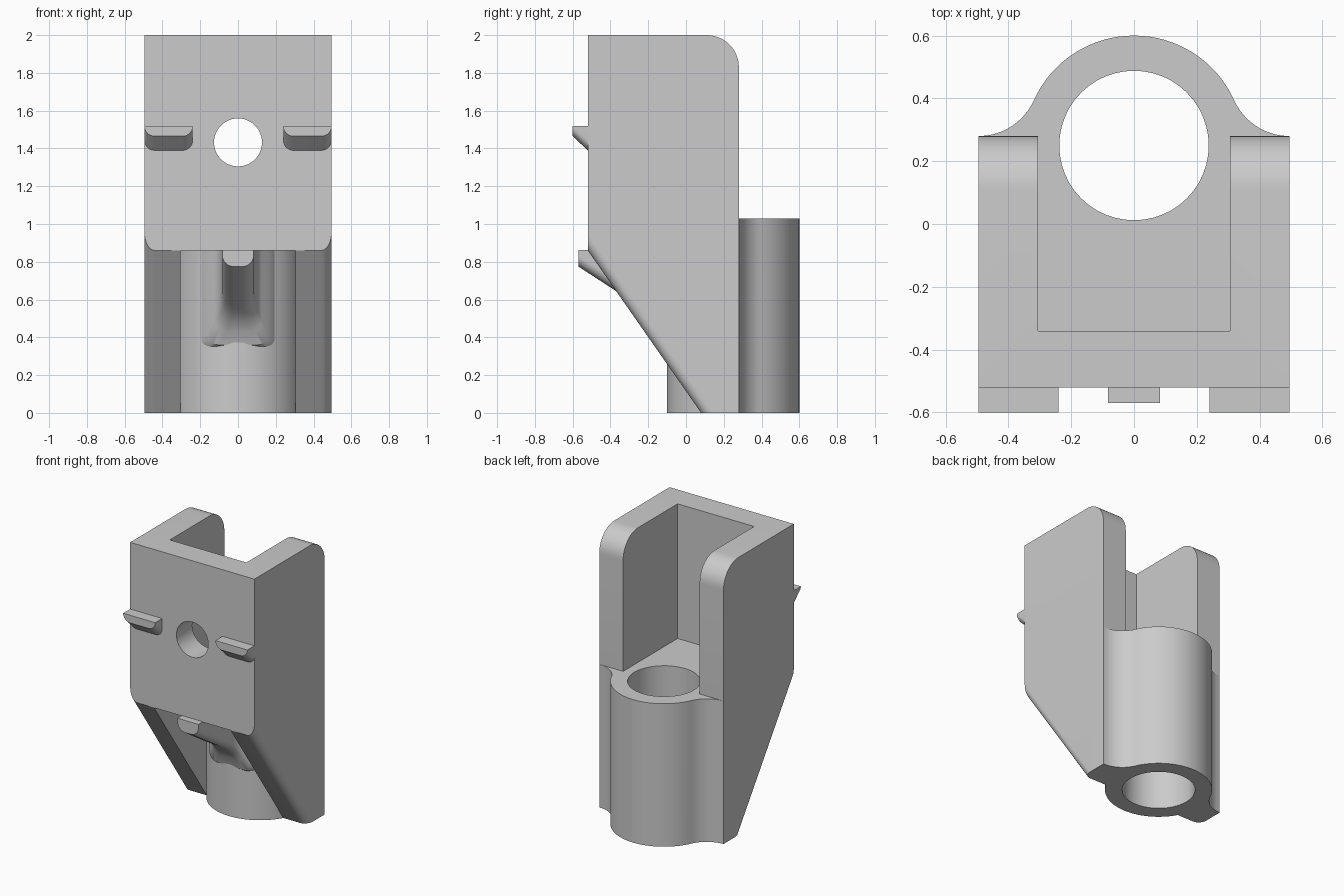
import bpy, bmesh
from math import sin, cos, pi, atan2, radians
from mathutils import Vector

cube = bpy.data.objects.get("Cube")
if cube:
    bpy.data.objects.remove(cube, do_unlink=True)

grey = bpy.data.materials.new("plain grey")
grey.use_nodes = True
COLOUR = (0.6, 0.6, 0.6, 1)
grey.diffuse_color = COLOUR
grey.node_tree.nodes["Principled BSDF"].inputs["Base Color"].default_value = COLOUR

HALF, INNER = 0.495, 0.305       # outer and inner half widths
FRONT, BACK = -0.52, 0.28
FLOOR, CEILING = 1.03, 0.86
BORE_Y, COLLAR_R, BORE_R = 0.25, 0.35, 0.238


def finish(name, bm):
    bmesh.ops.recalc_face_normals(bm, faces=bm.faces)
    mesh = bpy.data.meshes.new(name)
    bm.to_mesh(mesh)
    bm.free()
    mesh.materials.append(grey)
    ob = bpy.data.objects.new(name, mesh)
    bpy.context.collection.objects.link(ob)
    return ob


def arc(cx, cy, r, a, b, n):
    return [(cx + r * cos(a + (b - a) * i / n), cy + r * sin(a + (b - a) * i / n))
            for i in range(n + 1)]


def prism(outline, axis, lo, hi):
    """Extrude an outline along x (outline in yz), y (in xz) or z (in xy)."""
    place = {"x": lambda p, t: (t, p[0], p[1]),
             "y": lambda p, t: (p[0], t, p[1]),
             "z": lambda p, t: (p[0], p[1], t)}[axis]
    bm = bmesh.new()
    face = bm.faces.new([bm.verts.new(place(p, lo)) for p in outline])
    new = bmesh.ops.extrude_face_region(bm, geom=[face])["geom"]
    move = Vector(place((0, 0), hi - lo))
    bmesh.ops.translate(bm, vec=move, verts=[v for v in new if isinstance(v, bmesh.types.BMVert)])
    return bm


def circle(cx, cy, r, n=48):
    return arc(cx, cy, r, 0, 2 * pi, n)[:-1]


def rect(x0, x1, y0, y1):
    return [(x0, y0), (x1, y0), (x1, y1), (x0, y1)]


def combine(target, tool, operation):
    mod = target.modifiers.new(tool.name, "BOOLEAN")
    mod.object, mod.operation, mod.solver = tool, operation, "EXACT"
    bpy.context.view_layer.objects.active = target
    bpy.ops.object.modifier_apply(modifier=mod.name)
    bpy.data.objects.remove(tool, do_unlink=True)


def smooth(ob):
    bpy.ops.object.select_all(action="DESELECT")
    ob.select_set(True)
    bpy.context.view_layer.objects.active = ob
    bpy.ops.object.shade_smooth_by_angle(angle=radians(32))


def lug(name, cx, top, radius, sections):
    """Loft a block with rounded lower corners; sections are (y, half width, bottom)."""
    bm = bmesh.new()
    rings = []
    for y, w, low in sections:
        pts = [(cx - w, top)]
        pts += arc(cx - w + radius, low + radius, radius, pi, 1.5 * pi, 8)
        pts += arc(cx + w - radius, low + radius, radius, 1.5 * pi, 2 * pi, 8)
        pts += [(cx + w, top)]
        rings.append([bm.verts.new((x, y, z)) for x, z in pts])
    for a, b in zip(rings, rings[1:]):
        for i in range(len(a)):
            j = (i + 1) % len(a)
            bm.faces.new((a[i], a[j], b[j], b[i]))
    bm.faces.new(rings[0])
    bm.faces.new(rings[-1])
    ob = finish(name, bm)
    smooth(ob)
    return ob


# Main block: side outline with rounded upper back corner and sloped lower front
R = 0.17
side = [(0.08, 0), (BACK, 0)] + arc(BACK - R, 2 - R, R, 0, pi / 2, 12)
side += [(FRONT, 2), (FRONT, CEILING)]
bm = prism(side, "x", -HALF, HALF)
bm.edges.ensure_lookup_table()
slope_ends = [e for e in bm.edges
              if abs(e.verts[0].co.x - e.verts[1].co.x) < 1e-4
              and {round(v.co.z, 2) for v in e.verts} == {0.0, CEILING}]
bmesh.ops.recalc_face_normals(bm, faces=bm.faces)
bmesh.ops.bevel(bm, geom=slope_ends, offset=0.055, segments=8, profile=0.5, affect="EDGES")
body = finish("bracket_body", bm)

# Recess under the floor
combine(body, finish("recess", prism(rect(-INNER, INNER, -0.8, BORE_Y), "z", -0.1, CEILING)),
        "DIFFERENCE")

# Tube collar, blended into the back corners by concave arcs
dy = BACK - BORE_Y
r = (HALF**2 + dy**2 - COLLAR_R**2) / (2 * (COLLAR_R - dy))
t = atan2(dy + r, HALF)
flare = arc(HALF, BACK + r, r, -pi / 2 - 0.04, t - pi, 12)
right = [(0.4, 0.2), (0.47, 0.27)] + flare
outline = right + arc(0, BORE_Y, COLLAR_R, t, pi - t, 32)[1:-1]
outline += [(-x, y) for x, y in reversed(right)]
outline += arc(0, BORE_Y, COLLAR_R, pi + 0.1, 2 * pi - 0.1, 40)
combine(body, finish("collar", prism(outline, "z", 0, FLOOR)), "UNION")

# Channel, tube bore and bolt hole
for name, bm in (
        ("channel", prism(rect(-INNER, INNER, -0.34, 0.8), "z", FLOOR, 2.2)),
        ("bore", prism(circle(0, BORE_Y, BORE_R), "z", -0.1, FLOOR + 0.1)),
        ("bolt_hole", prism(circle(0, 1.432, 0.127), "y", -0.7, -0.2))):
    combine(body, finish(name, bm), "DIFFERENCE")
smooth(body)

# Pair of hooks on the front plate
for name, s in (("left_hook", 1), ("right_hook", -1)):
    lug(name, s * 0.3675, 1.52, 0.053,
        [(-0.6, 0.1275, 1.465), (FRONT + 0.003, 0.1275, 1.387)])

# Central rib running from the front tab back into the tube
lug("front_rib", 0, CEILING + 0.003, 0.06,
    [(-0.57, 0.083, 0.775), (-0.37, 0.083, 0.645), (-0.25, 0.083, 0.57),
     (-0.19, 0.09, 0.525), (-0.15, 0.105, 0.48), (-0.12, 0.125, 0.43),
     (-0.095, 0.16, 0.36), (-0.03, 0.2, 0.32)])
